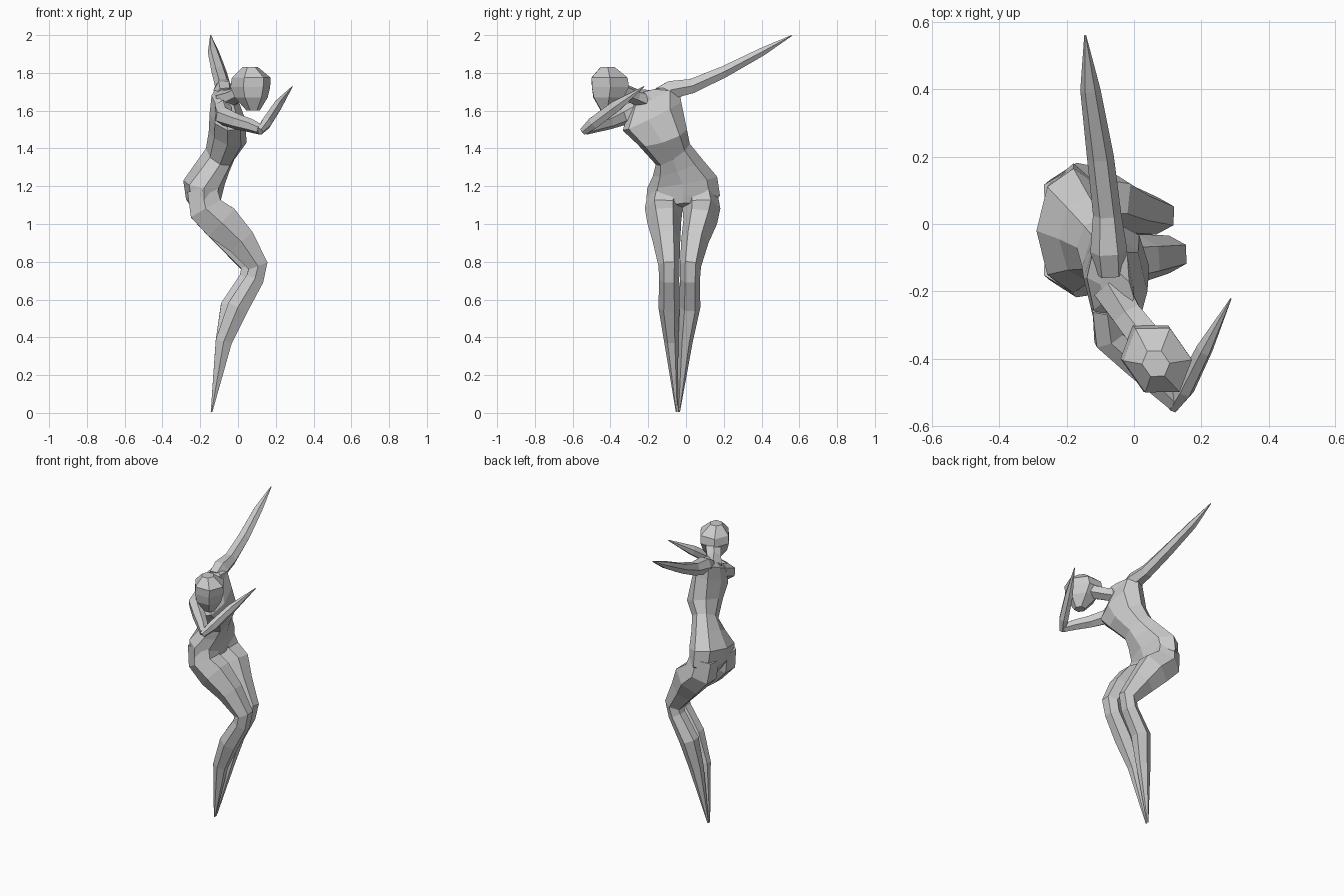
import bpy, bmesh, math
from mathutils import Vector


def loft(name, rings, sides):
    """Skin rings given as (centre, half-width vector, half-depth vector)."""
    bm = bmesh.new()
    loops = []
    for c, u, v in rings:
        c, u, v = Vector(c), Vector(u), Vector(v)
        angles = [2 * math.pi * i / sides for i in range(sides)]
        loops.append([bm.verts.new(c + u * math.cos(a) + v * math.sin(a)) for a in angles])
    for a, b in zip(loops, loops[1:]):
        for i in range(sides):
            j = (i + 1) % sides
            bm.faces.new((a[i], a[j], b[j], b[i]))
    bm.faces.new(loops[0][::-1])
    bm.faces.new(loops[-1])
    bmesh.ops.recalc_face_normals(bm, faces=bm.faces)
    mesh = bpy.data.meshes.new(name)
    bm.to_mesh(mesh)
    bm.free()
    obj = bpy.data.objects.new(name, mesh)
    bpy.context.collection.objects.link(obj)
    return obj


def limb(name, path, hint, sides=6):
    """Loft along points (x, y, z, side radius, depth radius), rings square to the path."""
    pts = [Vector(p[:3]) for p in path]
    rings = []
    for i, p in enumerate(path):
        t = (pts[min(i + 1, len(pts) - 1)] - pts[max(i - 1, 0)]).normalized()
        v = t.cross(Vector(hint)).normalized()
        u = v.cross(t).normalized()
        rings.append((pts[i], u * p[3], v * p[4]))
    return loft(name, rings, sides)


# Torso: pelvis, twisted waist, leaning chest and shoulders
loft("torso", [
    ((-0.165, -0.015, 1.09), (0, 0.15, 0.01), (0.07, 0, 0.02)),
    ((-0.18, -0.015, 1.14), (0, 0.195, 0.01), (0.095, 0, 0.01)),
    ((-0.18, -0.02, 1.22), (0, 0.185, 0.03), (0.11, 0, -0.01)),
    ((-0.135, -0.045, 1.30), (0, 0.13, 0.045), (0.088, 0, -0.025)),
    ((-0.095, -0.07, 1.37), (0, 0.09, 0.055), (0.075, 0, -0.03)),
    ((-0.055, -0.125, 1.46), (0, 0.13, 0.04), (0.1, 0, -0.03)),
    ((-0.055, -0.18, 1.57), (0, 0.155, 0.075), (0.095, -0.02, -0.02)),
    ((-0.07, -0.17, 1.67), (0, 0.13, 0.06), (0.07, -0.01, -0.01)),
    ((-0.05, -0.20, 1.70), (0, 0.06, 0.02), (0.05, -0.02, 0)),
], 8)

# Neck
limb("neck", [
    (-0.07, -0.19, 1.65, 0.06, 0.06),
    (-0.02, -0.27, 1.675, 0.042, 0.05),
    (0.05, -0.36, 1.71, 0.045, 0.055),
], (0, 0, 1))

# Head: chin to crown, face turned to the front right
side, face = Vector((0.82, 0.57, 0)), Vector((0.57, -0.82, 0))
loft("head", [(c, face * b, side * a) for c, a, b in [
    ((0.08, -0.42, 1.60), 0.035, 0.035),
    ((0.07, -0.41, 1.67), 0.085, 0.095),
    ((0.065, -0.40, 1.725), 0.1, 0.12),
    ((0.07, -0.405, 1.775), 0.098, 0.115),
    ((0.065, -0.415, 1.83), 0.04, 0.045),
]], 6)

# Legs: bent at the knee, tapering to pointed ends
for name, y, knee in (("right_leg", -1, 0.105), ("left_leg", 1, 0.068)):
    limb(name, [
        (-0.19, -0.018 + y * 0.09, 1.18, 0.09, 0.09),
        (-0.17, -0.018 + y * 0.10, 1.08, 0.10, 0.105),
        (-0.09, -0.02 + y * 0.095, 1.01, 0.09, 0.115),
        (knee - 0.09, -0.028 + y * 0.075, 0.91, 0.073, 0.09),
        (knee, -0.033 + y * 0.057, 0.78, 0.056, 0.062),
        (knee - 0.015, -0.034 + y * 0.055, 0.71, 0.053, 0.055),
        (knee - 0.105, -0.035 + y * 0.055, 0.56, 0.056, 0.065),
        (-0.075, -0.04 + y * 0.038, 0.38, 0.038, 0.05),
        (-0.14, -0.043 + y * 0.006, 0.005, 0.005, 0.005),
    ], (0, 1, 0))

# Raised arm reaching back
limb("raised_arm", [
    (-0.07, -0.14, 1.68, 0.05, 0.05),
    (-0.075, -0.08, 1.71, 0.055, 0.055),
    (-0.08, 0.03, 1.73, 0.042, 0.044),
    (-0.10, 0.20, 1.805, 0.04, 0.035),
    (-0.13, 0.40, 1.91, 0.03, 0.025),
    (-0.145, 0.56, 1.998, 0.003, 0.003),
], (1, 0, 0))

# Bent arm: upper arm forward, forearm folded up
limb("upper_arm", [
    (-0.08, -0.25, 1.61, 0.05, 0.05),
    (-0.075, -0.34, 1.57, 0.05, 0.05),
    (0.0, -0.415, 1.54, 0.042, 0.042),
    (0.07, -0.48, 1.52, 0.036, 0.036),
    (0.12, -0.53, 1.50, 0.028, 0.028),
], (0, 0, 1))
limb("forearm", [
    (0.115, -0.545, 1.49, 0.018, 0.022),
    (0.15, -0.49, 1.535, 0.03, 0.036),
    (0.21, -0.37, 1.625, 0.025, 0.034),
    (0.288, -0.222, 1.728, 0.002, 0.003),
], (1, 0, 0))
